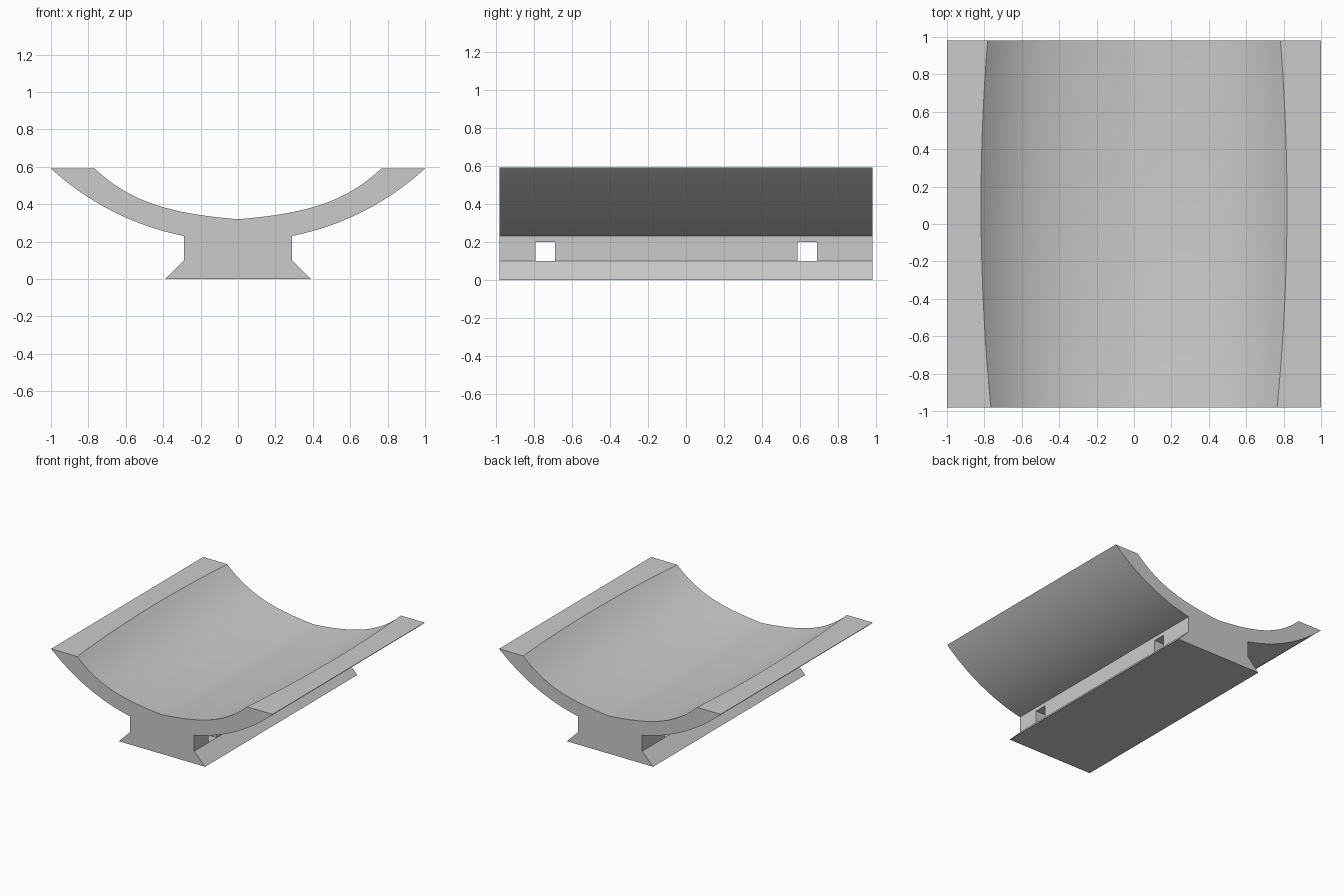
import bpy
import bmesh
import math

cube = bpy.data.objects.get("Cube")
if cube:
    bpy.data.objects.remove(cube, do_unlink=True)

HALF_LEN, RIM_Z = 0.98, 0.59
STEPS, RINGS = 20, 32

# Plain grey material
grey = bpy.data.materials.new("grey")
grey.use_nodes = True
grey.diffuse_color = (0.6, 0.6, 0.6, 1)
grey.node_tree.nodes["Principled BSDF"].inputs["Base Color"].default_value = (0.6, 0.6, 0.6, 1)


def hollow(t, y):
    """Right half of the barrel-shaped hollow: t = 0 at the middle, 1 at the rim."""
    bulge = 0.0454 * (y - 0.1) ** 2
    x = 0.76 * t
    rise = (0.08 * x + 0.146 * x ** 2 + 0.374 * x ** 4) / 0.27
    depth = 0.306 - 0.68 * bulge
    return (0.818 - bulge) * t, RIM_Z - depth * (1 - rise)


def underside(t):
    """Right half of the outer arc: t = 0 at the rim, 1 at the stem."""
    x = 1 - 0.71 * t
    return x, 1.682 - math.sqrt(1.48 ** 2 - x * x)


def section(y):
    """Closed cross-section, mirrored about the centre line."""
    half = [hollow(i / STEPS, y) for i in range(1, STEPS)]
    half.append((0.818 - 0.0454 * (y - 0.1) ** 2, RIM_Z))
    half += [underside(i / STEPS) for i in range(STEPS + 1)]
    half += [(0.29, 0.1), (0.39, 0)]
    left = [(-x, z) for x, z in reversed(half)]
    return [hollow(0, y)] + half + left


# Cradle body: cross-sections bridged along the length
bm = bmesh.new()
rings = []
for j in range(RINGS + 1):
    y = HALF_LEN * (2 * j / RINGS - 1)
    rings.append([bm.verts.new((x, y, z)) for x, z in section(y)])
for a, b in zip(rings, rings[1:]):
    for i in range(len(a)):
        k = (i + 1) % len(a)
        bm.faces.new((a[i], a[k], b[k], b[i]))
bm.faces.new(rings[0])
bm.faces.new(rings[-1][::-1])
bmesh.ops.recalc_face_normals(bm, faces=bm.faces)

# Merge the strips of each flat side into single faces
flat = [e for e in bm.edges if len(e.link_faces) == 2 and e.calc_face_angle() < 0.0001
        and all(v.co.z < 0.24 for v in e.verts)]
bmesh.ops.dissolve_edges(bm, edges=flat, use_verts=False)
mesh = bpy.data.meshes.new("cradle")
bm.to_mesh(mesh)
bm.free()
mesh.materials.append(grey)
cradle = bpy.data.objects.new("cradle", mesh)
bpy.context.collection.objects.link(cradle)
bpy.context.view_layer.objects.active = cradle
cradle.select_set(True)

# Square strap slots through the stem
for y in (-0.74, 0.637):
    bpy.ops.mesh.primitive_cube_add(size=1, location=(0, y, 0.15))
    cutter = bpy.context.object
    cutter.name = "slot_cutter"
    cutter.scale = (1, 0.103, 0.1)
    cutter.hide_render = True
    cutter.data.materials.append(grey)
    cut = cradle.modifiers.new("slot", 'BOOLEAN')
    cut.operation = 'DIFFERENCE'
    cut.solver = 'EXACT'
    cut.object = cutter
    bpy.context.view_layer.update()
    bpy.ops.object.select_all(action='DESELECT')
    cradle.select_set(True)
    bpy.context.view_layer.objects.active = cradle
    bpy.ops.object.modifier_apply(modifier=cut.name)
    bpy.data.objects.remove(cutter, do_unlink=True)

bpy.ops.object.shade_smooth_by_angle(angle=math.radians(25))
